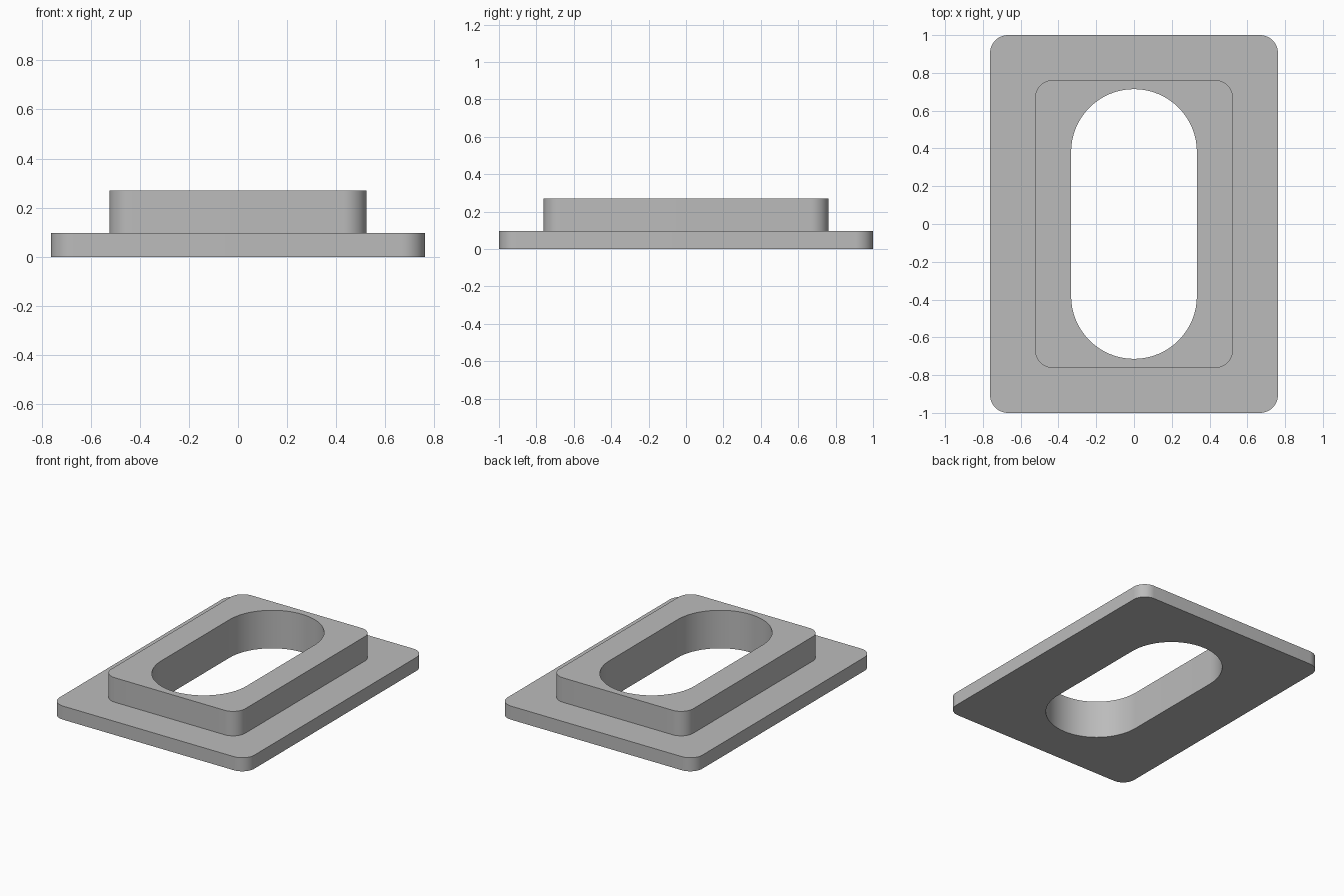
import bpy
import bmesh
from math import cos, sin, pi

cube = bpy.data.objects.get("Cube")
if cube:
    bpy.data.objects.remove(cube, do_unlink=True)

STEPS = 16  # segments per rounded corner


def rounded_ring(bm, half_x, half_y, radius, z):
    """Counter-clockwise ring of vertices around a rounded rectangle."""
    ring = []
    for corner, (sx, sy) in enumerate([(1, 1), (-1, 1), (-1, -1), (1, -1)]):
        for i in range(STEPS + 1):
            a = (corner + i / STEPS) * pi / 2
            ring.append(bm.verts.new((sx * (half_x - radius) + radius * cos(a),
                                      sy * (half_y - radius) + radius * sin(a), z)))
    return ring


grey = bpy.data.materials.new("plain_grey")
grey.use_nodes = True
grey.diffuse_color = (0.5, 0.5, 0.5, 1)
grey.node_tree.nodes["Principled BSDF"].inputs["Base Color"].default_value = (0.5, 0.5, 0.5, 1)

PLATE = (0.762, 1.0, 0.095)
COLLAR = (0.524, 0.762, 0.095)
SLOT = (0.333, 0.714, 0.333)
PLATE_TOP, COLLAR_TOP = 0.096, 0.269

# Closed section: base plate, raised collar, then back down the slot
bm = bmesh.new()
section = [(PLATE, 0), (PLATE, PLATE_TOP), (COLLAR, PLATE_TOP),
           (COLLAR, COLLAR_TOP), (SLOT, COLLAR_TOP), (SLOT, 0)]
rings = [rounded_ring(bm, *shape, z) for shape, z in section]
for k, low in enumerate(rings):
    high = rings[(k + 1) % len(rings)]
    for i in range(len(low)):
        j = (i + 1) % len(low)
        bm.faces.new((low[i], low[j], high[j], high[i]))
bmesh.ops.remove_doubles(bm, verts=bm.verts, dist=0.0001)
bmesh.ops.recalc_face_normals(bm, faces=bm.faces)

mesh = bpy.data.meshes.new("slotted_flange")
bm.to_mesh(mesh)
bm.free()
mesh.materials.append(grey)
flange = bpy.data.objects.new("slotted_flange", mesh)
bpy.context.collection.objects.link(flange)

# Smooth corners, sharp edges
bpy.ops.object.select_all(action="DESELECT")
flange.select_set(True)
bpy.context.view_layer.objects.active = flange
bpy.ops.object.shade_smooth_by_angle(angle=pi / 6)
